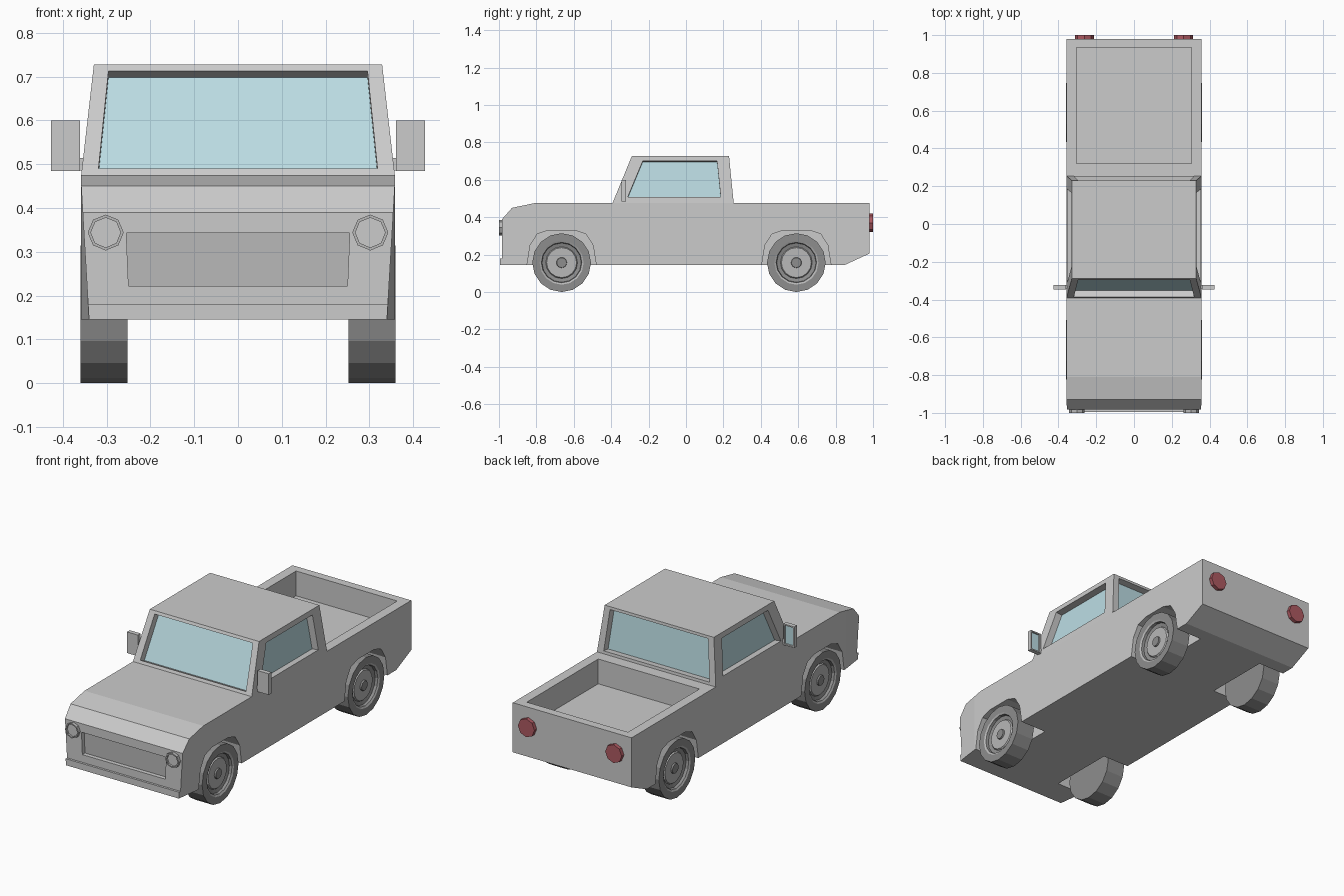
import bpy, bmesh
from math import sin, cos, tau
from mathutils import Vector

if "Cube" in bpy.data.objects:
    bpy.data.objects.remove(bpy.data.objects["Cube"])


def material(name, *rgb):
    m = bpy.data.materials.new(name)
    m.diffuse_color = (*rgb, 1)
    m.use_nodes = True
    m.node_tree.nodes["Principled BSDF"].inputs["Base Color"].default_value = m.diffuse_color
    return m


BODY = material("body_grey", .7, .7, .7)
GLASS = material("glass", .5, .72, .77)
RUBBER = material("rubber", .27, .27, .27)
STEEL = material("steel", .48, .48, .48)
RED = material("red", .42, .1, .12)


def finish(name, bm, *mats):
    bmesh.ops.recalc_face_normals(bm, faces=bm.faces)
    me = bpy.data.meshes.new(name)
    bm.to_mesh(me)
    bm.free()
    ob = bpy.data.objects.new(name, me)
    bpy.context.collection.objects.link(ob)
    for m in mats:
        me.materials.append(m)
    return ob


def add_prism(bm, profile, x0, x1):
    """Extrude a (y, z) profile from x0 to x1."""
    a = [bm.verts.new((x0, y, z)) for y, z in profile]
    b = [bm.verts.new((x1, y, z)) for y, z in profile]
    bm.faces.new(a)
    bm.faces.new(b[::-1])
    for i in range(len(a)):
        j = (i + 1) % len(a)
        bm.faces.new((a[i], b[i], b[j], a[j]))
    return a + b


def rect(y0, y1, z0, z1):
    return [(y0, z0), (y1, z0), (y1, z1), (y0, z1)]


def lathe(name, place, profile, n, *mats):
    """Revolve (radius, offset, material index) rings; place maps (u, v, offset) to space."""
    bm = bmesh.new()
    rings = [[bm.verts.new(place(r * sin(tau * i / n), r * cos(tau * i / n), o))
              for i in range(n)] for r, o, _ in profile]
    bm.faces.new(rings[0]).material_index = profile[0][2]
    for k in range(len(rings) - 1):
        for i in range(n):
            j = (i + 1) % n
            f = bm.faces.new((rings[k][i], rings[k][j], rings[k + 1][j], rings[k + 1][i]))
            f.material_index = profile[k][2]
    bm.faces.new(rings[-1]).material_index = profile[-1][2]
    return finish(name, bm, *mats)


def add_window(bm, corners, bottom, top, depth, inward):
    """Face frame with a sunken pane; bottom/top are (v, u0, u1) in the face."""
    a, b, c, d = [v.co for v in corners]

    def at(u, v):
        return a.lerp(b, u).lerp(d.lerp(c, u), v)
    (v0, u0, u1), (v1, t0, t1) = bottom, top
    hole = [at(u0, v0), at(u1, v0), at(t1, v1), at(t0, v1)]
    n = (b - a).cross(d - a).normalized()
    if n.dot(inward) < 0:
        n = -n
    rim = [bm.verts.new(p) for p in hole]
    pane = [bm.verts.new(p + n * depth) for p in hole]
    for i in range(4):
        j = (i + 1) % 4
        bm.faces.new((corners[i], corners[j], rim[j], rim[i]))
        bm.faces.new((rim[i], rim[j], pane[j], pane[i]))
    bm.faces.new(pane).material_index = 1


# Body: side profile, with the nose narrowing towards the bottom
bm = bmesh.new()
add_prism(bm, [(-.995, .145), (-.995, .18), (-.983, .18), (-.983, .39), (-.93, .45),
               (-.81, .475), (.98, .475), (.98, .205), (.85, .145)], -.358, .358)
bmesh.ops.bisect_plane(bm, geom=bm.verts[:] + bm.edges[:] + bm.faces[:],
                       plane_co=(0, -.86, 0), plane_no=(0, 1, 0))
for v in bm.verts:
    if v.co.y < -.9 and v.co.z < .45:
        v.co.x *= 1 - .05 * (.45 - v.co.z) / .305
body = finish("body", bm, BODY)

# Cutter: load bed, wheel wells and grille recess
WHEELS_Y = (-.665, .59)
bm = bmesh.new()
add_prism(bm, rect(.32, .935, .34, .6), -.305, .305)
arch = [(-.192, .1), (-.185, .145), (-.168, .25), (-.13, .31), (-.07, .33)]
arch += [(-y, z) for y, z in arch[::-1]]
for cy in WHEELS_Y:
    for s in (-1, 1):
        add_prism(bm, [(cy + y, z) for y, z in arch], s * .2, s * .5)
for v in add_prism(bm, rect(-1.1, -.958, .222, .343), -.255, .255):
    if v.co.z < .3:
        v.co.x *= .98
cutter = finish("cutter", bm)
cutter.hide_render = True
mod = body.modifiers.new("cut", 'BOOLEAN')
mod.operation = 'DIFFERENCE'
mod.solver = 'EXACT'
mod.object = cutter
bpy.context.view_layer.objects.active = body
bpy.ops.object.modifier_apply(modifier=mod.name)
bpy.data.objects.remove(cutter)

# Grille panel at the back of its recess
bm = bmesh.new()
bm.faces.new([bm.verts.new((x, -.96, z)) for x, z in
              ((-.25, .222), (.25, .222), (.255, .343), (-.255, .343))])
grille = finish("grille", bm, STEEL)
grille.data.flip_normals() if grille.data.polygons[0].normal.y > 0 else None

# Cab with four sunken windows
bm = bmesh.new()
lo = [bm.verts.new(p) for p in ((-.358, -.393, .475), (.358, -.393, .475),
                                (.358, .255, .475), (-.358, .255, .475))]
hi = [bm.verts.new(p) for p in ((-.329, -.289, .728), (.329, -.289, .728),
                                (.329, .23, .728), (-.329, .23, .728))]
bm.faces.new(hi)
bm.faces.new(lo[::-1])
centre = Vector((0, -.05, .6))
for i in range(4):
    j = (i + 1) % 4
    quad = (lo[i], lo[j], hi[j], hi[i])
    mid = sum((v.co for v in quad), Vector()) / 4
    if i % 2 == 0:
        spans = (.06, .053, .947), (.94, .053, .947)
    elif i == 1:
        spans = (.13, .108, .895), (.89, .13, .875)
    else:
        spans = (.13, .105, .892), (.89, .125, .87)
    add_window(bm, quad, *spans, .038, centre - mid)
finish("cab", bm, BODY, GLASS)

for side, s in (("right", 1), ("left", -1)):
    # Wheels: tyre, stepped rim and hub
    for end, cy in zip(("front", "rear"), WHEELS_Y):
        lathe(f"{end}_{side}_wheel",
              lambda u, v, o: (s * o, cy + u, .157 + v),
              [(.157, .252, 0), (.157, .359, 0), (.118, .359, 1), (.108, .354, 0),
               (.105, .34, 0), (.085, .335, 1), (.08, .342, 1), (.028, .342, 0),
               (.026, .35, 0)], 16, RUBBER, STEEL)
    # Headlights with a sunken lens, and tail lights
    lathe(f"{side}_headlight", lambda u, v, o: (s * .302 + u, o, .344 + v),
          [(.041, -.975, 0), (.041, -1, 0), (.034, -1, 0), (.034, -.99, 1)],
          8, STEEL, BODY)
    lathe(f"{side}_tail_light", lambda u, v, o: (s * .263 + u, o, .37 + v),
          [(.05, .975, 0), (.05, 1, 0)], 8, RED)
    # Door mirror: arm, housing and sunken glass
    bm = bmesh.new()
    add_prism(bm, rect(-.342, -.325, .486, .514), s * .34, s * .365)
    vs = add_prism(bm, rect(-.346, -.322, .485, .6), s * .361, s * .427)
    back = next(f for f in bm.faces if all(v in vs and v.co.y > -.33 for v in f.verts))
    bmesh.ops.recalc_face_normals(bm, faces=bm.faces)
    bmesh.ops.inset_region(bm, faces=[back], thickness=.01)
    bmesh.ops.inset_region(bm, faces=[back], thickness=.001, depth=-.008)
    back.material_index = 1
    finish(f"{side}_mirror", bm, BODY, GLASS)
